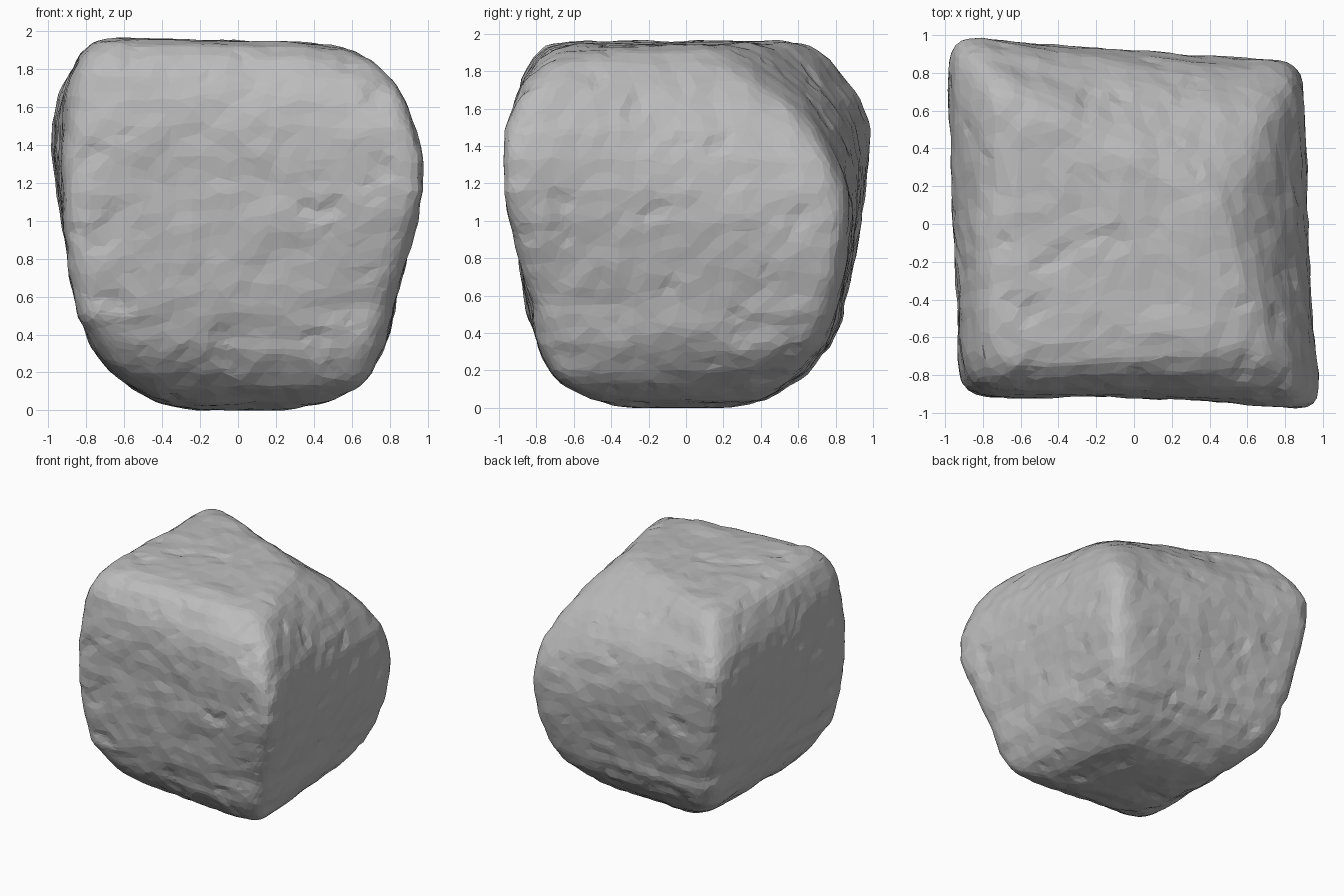
import bpy
import bmesh
import math
from mathutils import Vector, noise

cube = bpy.data.objects.get("Cube")
if cube:
    bpy.data.objects.remove(cube, do_unlink=True)

SIDES = 160
LEVELS = 84

# Full reach of the corners: front left, front right, back right, back left in plan
CORNERS = [(-.92, -.925), (1.01, -1.02), (.91, .88), (-1, 1.02)]
SIGNS = [(-1, -1), (1, -1), (1, 1), (-1, 1)]

# Height, then the share of full reach: front left, front right,
# back right across, back right in depth, back left
PROFILE = [
    (0, .25, .27, .15, .15, .22), (.04, .47, .5, .46, .44, .43),
    (.12, .61, .66, .6, .58, .55), (.2, .72, .73, .71, .69, .65),
    (.33, .84, .78, .83, .82, .77), (.5, .92, .81, .9, .89, .83),
    (.75, .98, .87, .97, .96, .88), (1, 1, .95, 1, .99, .93),
    (1.17, 1, .99, .98, .97, .96), (1.34, 1, .99, .94, .9, .99),
    (1.5, .99, .97, .86, .8, 1), (1.63, .98, .92, .78, .68, .96),
    (1.75, .96, .85, .68, .51, .89), (1.86, .91, .75, .58, .34, .81),
    (1.92, .84, .65, .51, .23, .73), (1.945, .72, .52, .42, .14, .61),
]


def sample(t):
    """Profile row at t from 0 to 1."""
    f = t * (len(PROFILE) - 1)
    i = min(int(f), len(PROFILE) - 2)
    return [a + (b - a) * (f - i) for a, b in zip(PROFILE[i], PROFILE[i + 1])]


def ring_points(row, scale=1):
    """Rounded four-cornered outline at one height."""
    z, front_left, front_right, across, depth, back_left = row
    reaches = [(front_left, front_left), (front_right, front_right),
               (across, depth), (back_left, back_left)]
    power = 6 + 8 * math.sin(math.pi * z / 2)
    waist = max(0, 1 - abs(z - 1.2) / .75)
    points = []
    for k in range(SIDES):
        a = math.tau * k / SIDES
        c, s = math.cos(a), math.sin(a)
        n = (abs(c) ** power + abs(s) ** power) ** (1 / power)
        u, v = c / n, s / n
        x = y = 0
        for corner, sign, reach in zip(CORNERS, SIGNS, reaches):
            weight = (1 + sign[0] * u) * (1 + sign[1] * v) / 4
            x += corner[0] * reach[0] * weight
            y += corner[1] * reach[1] * weight
        # The front and +x faces are slightly hollow between their corners
        x *= scale * (1 - max(0, u) * .025 * waist * (1 - v * v))
        y *= scale * (1 - max(0, -v) * .065 * waist * (1 - u * u))
        points.append(Vector((x, y, z - .03 * x * max(0, z - 1))))
    return points


def roughness(p):
    """Broad lumps, small chips, notches and a layered lower belt."""
    d = .01 * noise.noise(p * 1.7) + .012 * noise.noise(p * 4.5)
    d += .009 * noise.noise(p * 10)
    if noise.noise(p * 6 + Vector((3, 5, 9))) > .45:
        d -= .012
    belt = max(0, 1 - abs(p.z - .45) / .35)
    return d + .018 * belt * noise.noise(Vector((p.x * 2, p.y * 2, p.z * 10)))


# Loft the body and close both ends with shrinking rings
bm = bmesh.new()
caps = (.15, .3, .45, .6, .75, .88)
rows = [(PROFILE[0], s) for s in caps]
rows += [(sample(i / LEVELS), 1) for i in range(LEVELS + 1)]
rows += [(PROFILE[-1], s) for s in reversed(caps)]
rings = [[bm.verts.new(p) for p in ring_points(row, s)] for row, s in rows]
for low, high in zip(rings, rings[1:]):
    for k in range(SIDES):
        j = (k + 1) % SIDES
        bm.faces.new((low[k], low[j], high[j], high[k]))
bm.faces.new(list(reversed(rings[0])))
bm.faces.new(rings[-1])

# Roughen the surface, keeping the base on the ground
bm.normal_update()
moves = [(v, v.normal * roughness(v.co)) for v in bm.verts]
for v, move in moves:
    v.co += move
    v.co.z = max(0, v.co.z)

mesh = bpy.data.meshes.new("boulder")
bm.to_mesh(mesh)
bm.free()
boulder = bpy.data.objects.new("boulder", mesh)
bpy.context.collection.objects.link(boulder)

# Even grain, then irregular chipped facets
grain = boulder.modifiers.new("even_grain", "REMESH")
grain.mode = "VOXEL"
grain.voxel_size = .022
chips = boulder.modifiers.new("chipped_facets", "DECIMATE")
chips.ratio = .09

# Plain grey stone
stone = bpy.data.materials.new("grey_stone")
stone.use_nodes = True
grey = (.5, .5, .5, 1)
stone.diffuse_color = grey
for node in stone.node_tree.nodes:
    if node.type == "BSDF_PRINCIPLED":
        node.inputs["Base Color"].default_value = grey
        node.inputs["Roughness"].default_value = .9
mesh.materials.append(stone)
